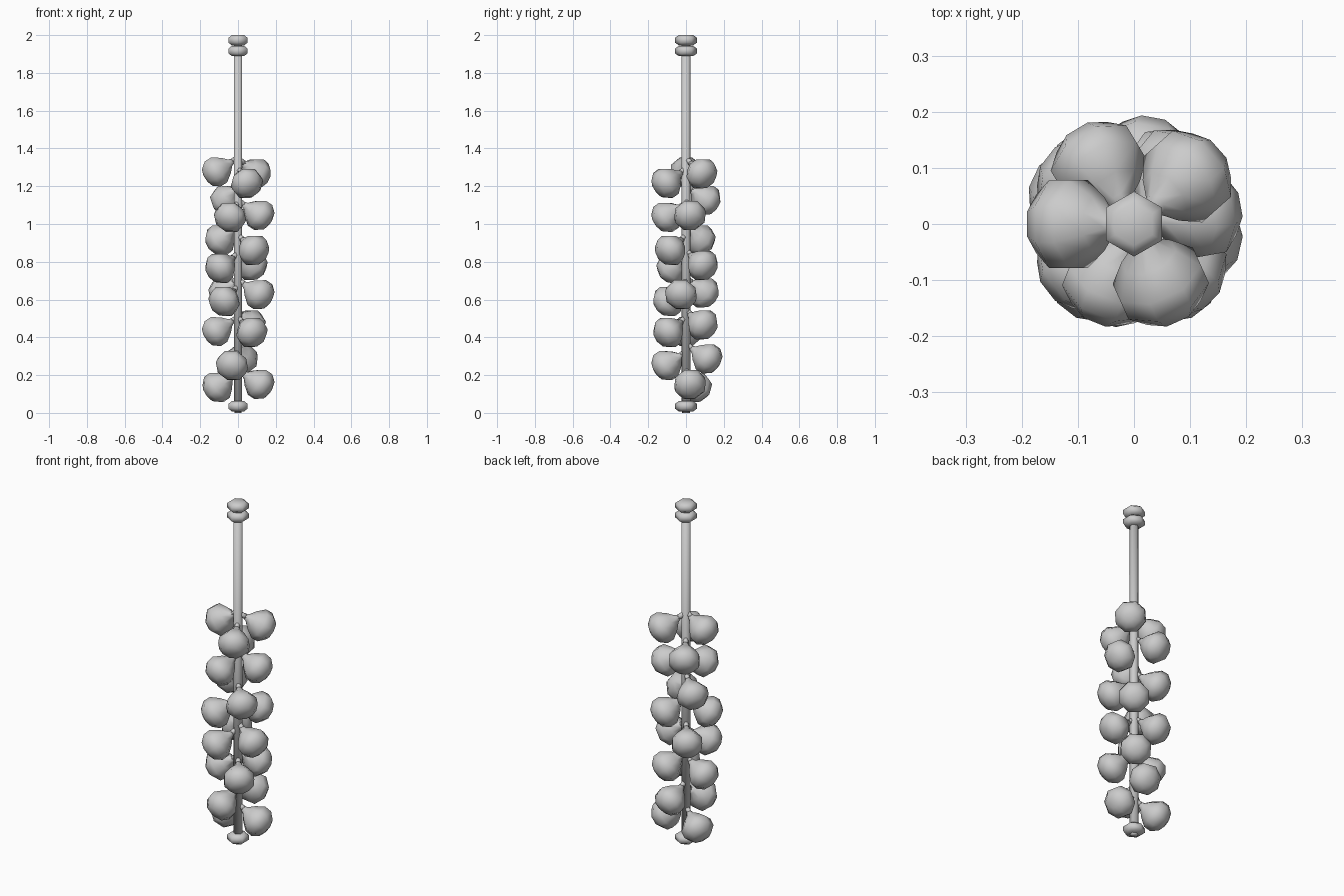
import bpy, bmesh, math
from mathutils import Vector, Matrix

cube = bpy.data.objects.get("Cube")
if cube:
    bpy.data.objects.remove(cube, do_unlink=True)

grey = bpy.data.materials.new("plain_grey")
grey.use_nodes = True
colour = (0.6, 0.6, 0.6, 1)
grey.diffuse_color = colour
grey.node_tree.nodes["Principled BSDF"].inputs["Base Color"].default_value = colour


def lathe(name, profile, sides, matrix, turn=0.0):
    """Revolve (radius, height) points about z, cap the ends, then place it."""
    bm = bmesh.new()
    rings = []
    for radius, height in profile:
        ring = []
        for i in range(sides):
            a = turn + math.tau * i / sides
            ring.append(bm.verts.new((radius * math.cos(a), radius * math.sin(a), height)))
        rings.append(ring)
    for low, high in zip(rings, rings[1:]):
        for i in range(sides):
            j = (i + 1) % sides
            bm.faces.new((low[i], low[j], high[j], high[i]))
    bm.faces.new(rings[0][::-1])
    bm.faces.new(rings[-1])
    bmesh.ops.recalc_face_normals(bm, faces=bm.faces)
    bmesh.ops.transform(bm, matrix=matrix, verts=bm.verts)
    for face in bm.faces:
        face.smooth = True
    mesh = bpy.data.meshes.new(name)
    bm.to_mesh(mesh)
    bm.free()
    mesh.materials.append(grey)
    obj = bpy.data.objects.new(name, mesh)
    bpy.context.collection.objects.link(obj)
    return obj


# Central cord
lathe("cord", [(0.025, 0.03), (0.025, 1.96)], 6, Matrix(), math.pi / 6)

# Knots at the top and bottom of the cord
KNOT = [(0.038, -0.027), (0.058, -0.013), (0.058, 0.013), (0.038, 0.027)]
for name, z in (("top_knot", 1.973), ("lower_top_knot", 1.916), ("bottom_knot", 0.035)):
    lathe(name, KNOT, 6, Matrix.Translation((0, 0, z)), math.pi / 6)
lathe("cord_end", [(0.02, 0.0), (0.025, 0.03)], 6, Matrix(), math.pi / 6)

# Bulbs: a flattened base, round belly and narrow neck, with the axis pointing outward
BULB = [(0.014, -0.1), (0.022, -0.082), (0.052, -0.055), (0.085, -0.012),
        (0.085, 0.028), (0.056, 0.063), (0.022, 0.074)]
PLACES = [
    (-0.11, 0, 1.28), (0.09, 0.08, 1.27), (0.045, -0.1, 1.22), (-0.06, 0.1, 1.13),
    (0.11, 0.02, 1.05), (-0.04, -0.1, 1.04), (-0.09, 0.07, 0.92), (0.08, -0.08, 0.865),
    (-0.09, -0.07, 0.77), (0.07, 0.085, 0.785), (0.11, -0.025, 0.63), (-0.07, -0.09, 0.595),
    (-0.07, 0.09, 0.64), (-0.11, 0, 0.435), (0.07, -0.09, 0.43), (0.06, 0.085, 0.47),
    (-0.03, -0.1, 0.255), (0.02, 0.11, 0.29), (0.11, 0.02, 0.155), (-0.105, 0.05, 0.14),
]
DROOP = math.radians(33)
for n, place in enumerate(PLACES, 1):
    centre = Vector(place)
    out = Vector((centre.x, centre.y, 0)).normalized()
    axis = out * math.cos(DROOP) - Vector((0, 0, math.sin(DROOP)))
    turn = axis.to_track_quat('Z', 'Y').to_matrix().to_4x4()
    lathe(f"bulb_{n}", BULB, 8, Matrix.Translation(centre) @ turn, math.pi / 8)
    # Stem joining the neck to the cord
    neck = centre - axis * 0.08
    joint = Vector((0, 0, neck.z + 0.035))
    span = neck - joint
    turn = span.to_track_quat('Z', 'Y').to_matrix().to_4x4()
    lathe(f"stem_{n}", [(0.013, 0), (0.016, span.length)], 6, Matrix.Translation(joint) @ turn)
